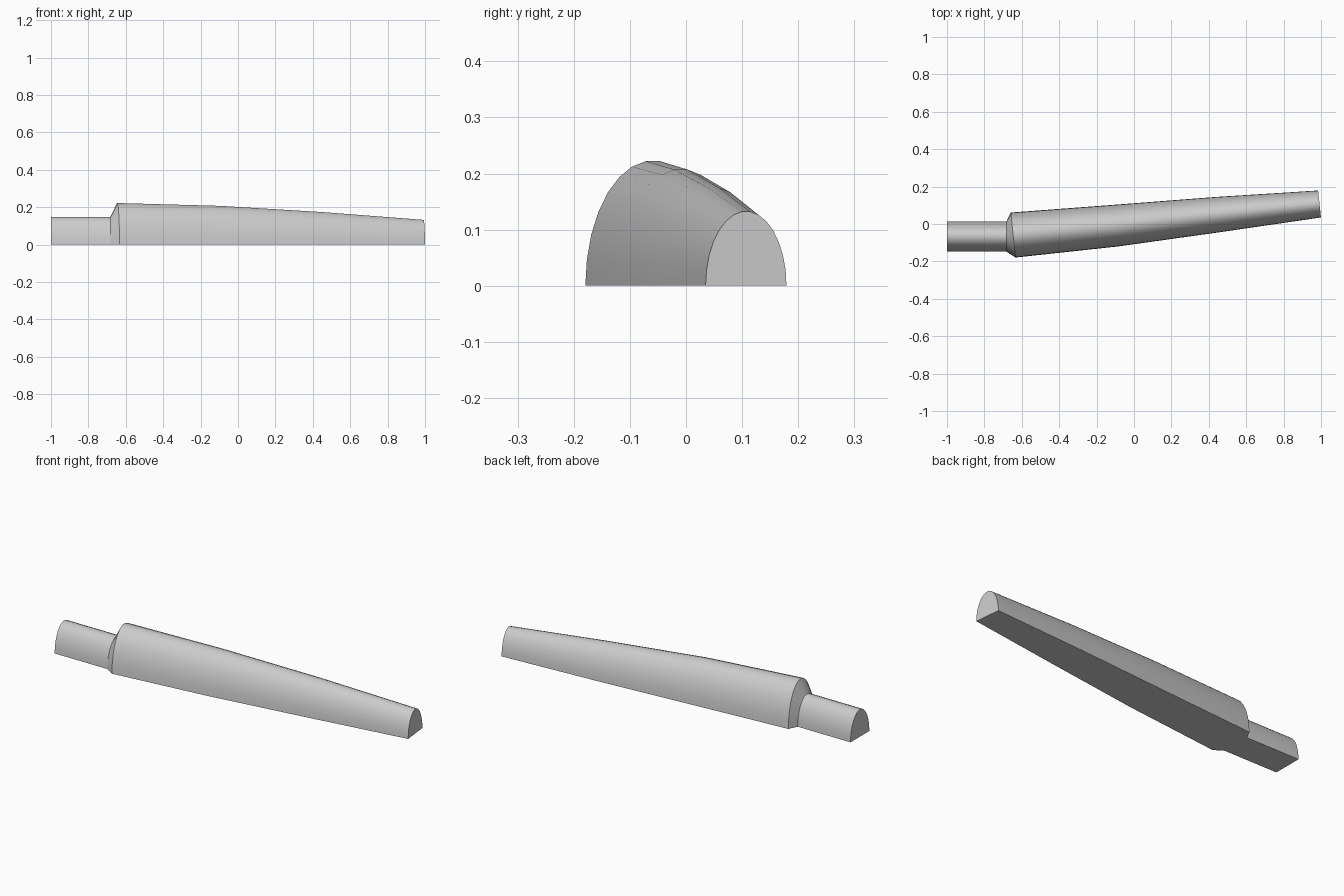
import bpy, bmesh, math
from mathutils import Vector

cube = bpy.data.objects.get("Cube")
if cube:
    bpy.data.objects.remove(cube)

SEGMENTS = 15
BEND = math.radians(6)   # swing of the body away from the tenon


def half_oval(bm, x, y, half_width, height, tilt):
    """Upright half-ellipse section, turned about z by tilt."""
    across = Vector((-math.sin(tilt), math.cos(tilt), 0))
    peak = height / math.cos(math.pi / SEGMENTS / 2)
    ring = []
    for i in range(SEGMENTS + 1):
        a = math.pi * i / SEGMENTS
        p = Vector((x, y, 0)) + across * half_width * math.cos(a)
        p.z = peak * max(0, math.sin(a))
        ring.append(bm.verts.new(p))
    return ring


def loft(name, sections, material):
    bm = bmesh.new()
    rings = [half_oval(bm, *s) for s in sections]
    for a, b in zip(rings, rings[1:]):
        for i in range(len(a)):
            j = (i + 1) % len(a)
            bm.faces.new((a[i], a[j], b[j], b[i]))
    bm.faces.new(rings[0])
    bm.faces.new(rings[-1])
    bmesh.ops.recalc_face_normals(bm, faces=bm.faces)
    mesh = bpy.data.meshes.new(name)
    bm.to_mesh(mesh)
    bm.free()
    mesh.materials.append(material)
    obj = bpy.data.objects.new(name, mesh)
    bpy.context.collection.objects.link(obj)
    bpy.ops.object.select_all(action='DESELECT')
    obj.select_set(True)
    bpy.context.view_layer.objects.active = obj
    bpy.ops.object.shade_smooth_by_angle(angle=math.radians(30))
    return obj


grey = bpy.data.materials.new("light grey")
grey.use_nodes = True
colour = (0.6, 0.6, 0.6, 1)
grey.diffuse_color = colour
grey.node_tree.nodes["Principled BSDF"].inputs["Base Color"].default_value = colour

# Straight tenon, chamfered shoulder, then the bent tapering body
loft("tapered_half_shaft", [
    (-1.0, -0.067, 0.081, 0.148, 0),
    (-0.682, -0.067, 0.081, 0.148, 0),
    (-0.646, -0.059, 0.121, 0.222, BEND),
    (-0.10, -0.009, 0.112, 0.207, BEND),
    (0.445, 0.050, 0.095, 0.174, BEND),
    (0.992, 0.107, 0.0725, 0.132, BEND),
], grey)
